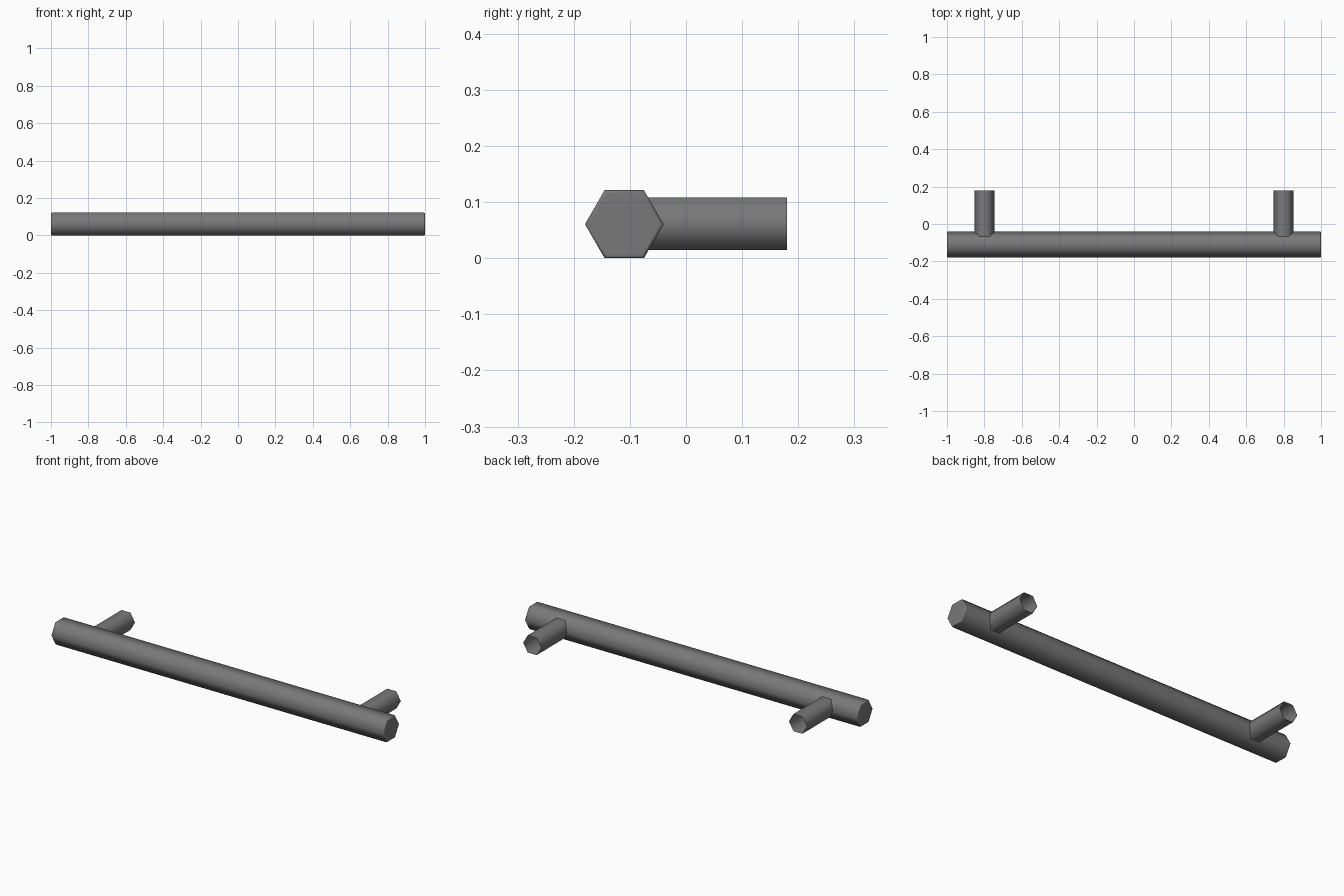
import bpy
from math import radians

cube = bpy.data.objects.get("Cube")
if cube:
    bpy.data.objects.remove(cube, do_unlink=True)

# One dark metal finish
metal = bpy.data.materials.new("dark_grey_metal")
metal.use_nodes = True
colour = (0.19, 0.19, 0.19, 1)
metal.diffuse_color = colour
metal.node_tree.nodes["Principled BSDF"].inputs["Base Color"].default_value = colour


def hex_rod(name, radius, length, location, rotation, cap):
    bpy.ops.mesh.primitive_cylinder_add(
        vertices=6, radius=radius, depth=length, end_fill_type=cap,
        location=location, rotation=[radians(a) for a in rotation])
    rod = bpy.context.object
    rod.name = name
    rod.data.materials.append(metal)
    return rod


# Long hexagonal grip bar with softened end rims
bar = hex_rod("grip_bar", 0.07, 2.0, (0, -0.11, 0.0606), (0, 90, 0), 'NGON')
bevel = bar.modifiers.new("end_bevel", 'BEVEL')
bevel.width = 0.006
bevel.segments = 2
bevel.limit_method = 'ANGLE'
bevel.angle_limit = radians(75)
bpy.ops.object.modifier_apply(modifier=bevel.name)
bpy.ops.object.shade_smooth_by_angle(angle=radians(62))
bar.modifiers.new("even_shading", 'WEIGHTED_NORMAL').keep_sharp = True

# Two open-ended mounting posts running back from the bar
front, back = -0.11, 0.18
for side, x in (("left", 0.8), ("right", -0.8)):
    hex_rod(side + "_mounting_post", 0.054, back - front,
            (x, (front + back) / 2, 0.0615), (90, 30, 0), 'NOTHING')
    bpy.ops.object.shade_smooth_by_angle(angle=radians(62))
